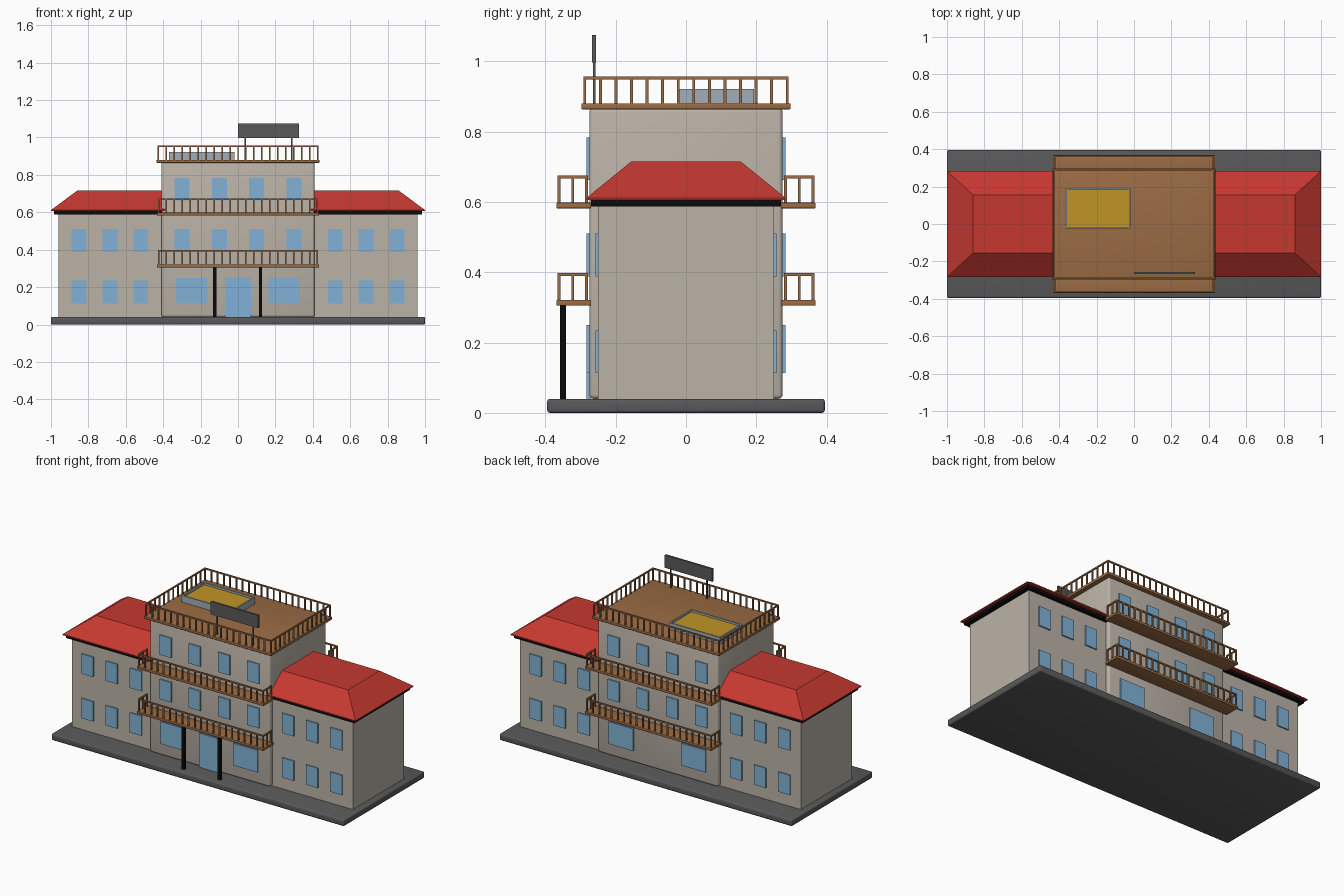
import bpy
import bmesh
from mathutils import Vector

if "Cube" in bpy.data.objects:
    bpy.data.objects.remove(bpy.data.objects["Cube"], do_unlink=True)


def material(name, r, g, b):
    m = bpy.data.materials.new(name)
    m.use_nodes = True
    m.diffuse_color = (r, g, b, 1)
    bsdf = m.node_tree.nodes["Principled BSDF"]
    bsdf.inputs["Base Color"].default_value = (r, g, b, 1)
    bsdf.inputs["Roughness"].default_value = 0.7
    return m


WALL = material("plaster", 0.50, 0.45, 0.39)
RED = material("roof red", 0.56, 0.04, 0.03)
BROWN = material("timber", 0.33, 0.15, 0.058)
GLASS = material("window blue", 0.22, 0.45, 0.68)
GREY = material("dark grey", 0.10, 0.10, 0.10)
BLACK = material("black", 0.003, 0.003, 0.003)
STEEL = material("pale steel", 0.36, 0.43, 0.48)
YELLOW = material("panel yellow", 0.53, 0.30, 0.018)


def add_box(bm, lo, hi):
    """Axis-aligned box between two corners."""
    lo, hi = Vector(lo), Vector(hi)
    verts = bmesh.ops.create_cube(bm, size=1)["verts"]
    for v in verts:
        v.co = Vector(c * s for c, s in zip(v.co, hi - lo)) + (lo + hi) / 2


def finish(name, bm, *mats, smooth=False):
    bmesh.ops.recalc_face_normals(bm, faces=bm.faces)
    mesh = bpy.data.meshes.new(name)
    bm.to_mesh(mesh)
    bm.free()
    for m in mats:
        mesh.materials.append(m)
    ob = bpy.data.objects.new(name, mesh)
    bpy.context.collection.objects.link(ob)
    if smooth:
        bpy.ops.object.select_all(action="DESELECT")
        ob.select_set(True)
        bpy.context.view_layer.objects.active = ob
        bpy.ops.object.shade_smooth_by_angle()
    return ob


def box(name, mat, lo, hi, bevel=0):
    bm = bmesh.new()
    add_box(bm, lo, hi)
    if bevel:
        bmesh.ops.bevel(bm, geom=bm.edges[:], offset=bevel, segments=3,
                        profile=0.5, affect="EDGES")
    return finish(name, bm, mat, smooth=bevel > 0)


def railing(name, path, z, top, steps):
    """Posts and a top rail along a path of (x, y) corners."""
    bm = bmesh.new()
    t = 0.004
    for (ax, ay), (bx, by), n in zip(path, path[1:], steps):
        for i in range(n + 1):
            x, y = ax + (bx - ax) * i / n, ay + (by - ay) * i / n
            add_box(bm, (x - t, y - t, z), (x + t, y + t, top - t))
        add_box(bm, (min(ax, bx) - t, min(ay, by) - t, top - 2 * t),
                (max(ax, bx) + t, max(ay, by) + t, top))
    return finish(name, bm, BROWN)


# Ground slab and central tower
box("ground_slab", GREY, (-1, -0.395, 0), (1, 0.395, 0.04), 0.008)
box("central_block", WALL, (-0.41, -0.275, 0.04), (0.41, 0.275, 0.868), 0.012)

# Side wings with black eaves and hipped roofs
for side, s in (("left", 1), ("right", -1)):
    def span(a, b):
        return sorted((s * a, s * b))

    x0, x1 = span(0.39, 0.96)
    box(side + "_wing", WALL, (x0, -0.25, 0.038), (x1, 0.25, 0.59))
    x0, x1 = span(0.39, 0.985)
    box(side + "_eaves", BLACK, (x0, -0.27, 0.587), (x1, 0.27, 0.608))
    bm = bmesh.new()
    x0, x1 = span(0.39, 1.0)
    add_box(bm, (x0, -0.283, 0.606), (x1, 0.283, 0.612))
    top = next(f for f in bm.faces if f.normal.z > 0.9
               or all(v.co.z > 0.61 for v in f.verts))
    crown = bmesh.ops.extrude_face_region(bm, geom=[top])
    bmesh.ops.delete(bm, geom=[top], context="FACES_ONLY")
    for v in crown["geom"]:
        if isinstance(v, bmesh.types.BMVert):
            v.co.z = 0.716
            v.co.y *= 0.155 / 0.283
            if abs(v.co.x) > 0.9:
                v.co.x = s * 0.86
    finish(side + "_roof", bm, RED)

# Windows and the front door, thin plates on both long sides
for side, s in (("front", -1), ("back", 1)):
    bm = bmesh.new()

    def pane(x, width, z0, z1, wall):
        y0, y1 = sorted((s * (wall - 0.005), s * (wall + 0.008)))
        add_box(bm, (x - width / 2, y0, z0), (x + width / 2, y1, z1))

    for m in (-1, 1):
        for z in (0.113, 0.388):
            for x in (0.52, 0.685, 0.85):
                pane(m * x, 0.08, z, z + 0.122, 0.25)
        for z in (0.388, 0.662):
            for x in (0.1, 0.3):
                pane(m * x, 0.08, z, z + 0.122, 0.275)
        pane(m * 0.247, 0.167, 0.113, 0.25, 0.275)
    finish(side + "_windows", bm, GLASS)
box("front_door", GLASS, (-0.07, -0.283, 0.04), (0.07, -0.27, 0.25))

# Balconies on two floors, front and back
for side, s in (("front", -1), ("back", 1)):
    for floor, z in (("lower", 0.305), ("upper", 0.582)):
        y0, y1 = sorted((s * 0.27, s * 0.369))
        box(f"{side}_{floor}_balcony", BROWN, (-0.433, y0, z),
            (0.433, y1, z + 0.016), 0.003)
        railing(f"{side}_{floor}_railing",
                [(-0.425, s * 0.283), (-0.425, s * 0.361),
                 (0.425, s * 0.361), (0.425, s * 0.283)],
                z + 0.014, z + 0.093, (2, 20, 2))

# Porch pillars
for side, x in (("left", 0.12), ("right", -0.125)):
    box(side + "_pillar", BLACK, (x - 0.009, -0.359, 0.038),
        (x + 0.009, -0.341, 0.307))

# Roof terrace
box("terrace_deck", BROWN, (-0.435, -0.298, 0.864), (0.435, 0.298, 0.881), 0.003)
railing("terrace_railing",
        [(-0.427, -0.288), (0.427, -0.288), (0.427, 0.288),
         (-0.427, 0.288), (-0.427, -0.288)],
        0.879, 0.957, (20, 13, 20, 13))

# Rooftop tub with a recessed yellow panel
bm = bmesh.new()
add_box(bm, (-0.368, -0.025, 0.879), (-0.018, 0.193, 0.922))
lid = max(bm.faces, key=lambda f: f.calc_center_median().z)
bmesh.ops.inset_region(bm, faces=[lid], thickness=0.012)
well = bmesh.ops.extrude_discrete_faces(bm, faces=[lid])["faces"][0]
bmesh.ops.translate(bm, verts=well.verts, vec=(0, 0, -0.012))
well.material_index = 1
finish("roof_tub", bm, STEEL, YELLOW)

# Blank sign board on two posts
box("sign_board", GREY, (0, -0.268, 0.997), (0.325, -0.256, 1.076))
for side, x in (("left", 0.287), ("right", 0.04)):
    box(side + "_sign_post", GREY, (x - 0.004, -0.265, 0.879),
        (x + 0.004, -0.258, 1.0))
